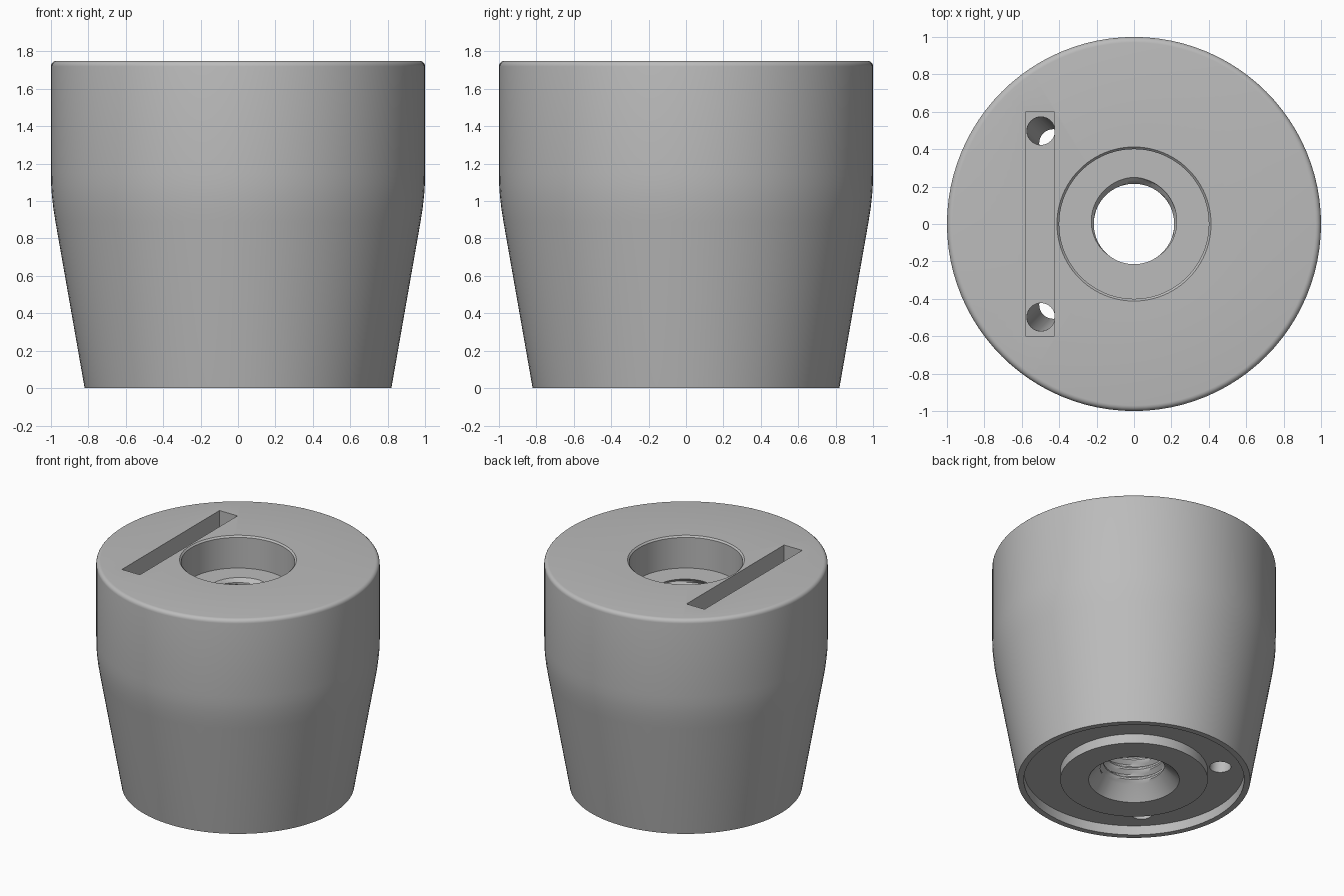
import bpy, bmesh, math
from mathutils import Vector

cube = bpy.data.objects.get("Cube")
if cube:
    bpy.data.objects.remove(cube, do_unlink=True)

grey = bpy.data.materials.new("plain grey")
grey.use_nodes = True
COLOUR = (0.5, 0.5, 0.5, 1)
grey.diffuse_color = COLOUR
grey.node_tree.nodes["Principled BSDF"].inputs["Base Color"].default_value = COLOUR

SEGMENTS = 96
HEIGHT = 1.75
BORE, THREAD_DEPTH, PITCH = 0.215, 0.035, 0.08
THREAD_BOTTOM, POCKET_FLOOR = 0.1, 1.5


def make_object(name, bm):
    bmesh.ops.recalc_face_normals(bm, faces=bm.faces)
    mesh = bpy.data.meshes.new(name)
    bm.to_mesh(mesh)
    bm.free()
    mesh.materials.append(grey)
    obj = bpy.data.objects.new(name, mesh)
    bpy.context.collection.objects.link(obj)
    return obj


def thread_radius(z, angle):
    """Triangular helical groove, widest towards the back at the pocket floor."""
    phase = ((z - POCKET_FLOOR) / PITCH - (angle - math.pi / 2) / math.tau) % 1
    return BORE + THREAD_DEPTH * max(0, abs(2 * phase - 1) * 1.25 - 0.25)


def lathe(profile):
    """Spin a closed outline; points without a radius follow the thread."""
    bm = bmesh.new()
    columns = []
    for i in range(SEGMENTS):
        a = math.tau * i / SEGMENTS
        column = []
        for r, z in profile:
            if r is None:
                r = thread_radius(z, a)
            column.append(bm.verts.new((r * math.cos(a), r * math.sin(a), z)))
        columns.append(column)
    n = len(profile)
    for i in range(SEGMENTS):
        left, right = columns[i], columns[(i + 1) % SEGMENTS]
        for j in range(n):
            k = (j + 1) % n
            bm.faces.new((left[j], right[j], right[k], left[k]))
    return bm


# Outer wall: taper, soft shoulder, straight band, rounded top edge
outline = [(0.82, 0), (0.976, 0.89), (0.987, 0.96), (0.995, 1.03), (0.999, 1.09), (1, 1.15)]
ROUND = 0.03
for i in range(6):
    a = i * math.pi / 10
    outline.append((1 - ROUND + ROUND * math.cos(a), HEIGHT - ROUND + ROUND * math.sin(a)))

# Top pocket with a small chamfer
outline += [(0.412, HEIGHT), (0.4, HEIGHT - 0.012), (0.4, POCKET_FLOOR)]

# Threaded bore, from the pocket down to the countersink
steps = round((POCKET_FLOOR - THREAD_BOTTOM) / PITCH * 6)
for i in range(steps + 1):
    outline.append((None, POCKET_FLOOR + (THREAD_BOTTOM - POCKET_FLOOR) * i / steps))

# Countersink, central boss and ring groove underneath
outline += [(0.32, 0), (0.52, 0), (0.52, 0.073), (0.777, 0.073), (0.777, 0)]

body = make_object("tapered_body", lathe(outline))


def cut(cutter):
    mod = body.modifiers.new(cutter.name, 'BOOLEAN')
    mod.operation = 'DIFFERENCE'
    mod.solver = 'EXACT'
    mod.object = cutter
    bpy.context.view_layer.objects.active = body
    bpy.ops.object.modifier_apply(modifier=mod.name)
    bpy.data.objects.remove(cutter, do_unlink=True)


# Slot in the top face
bm = bmesh.new()
bmesh.ops.create_cube(bm, size=1)
bmesh.ops.scale(bm, vec=(0.155, 1.2, 0.3), verts=bm.verts)
bmesh.ops.translate(bm, vec=(-0.502, 0, HEIGHT), verts=bm.verts)
cut(make_object("slot_cutter", bm))

# Two slanted holes from the slot down to the ring groove
for side in (-1, 1):
    top = Vector((-0.5, side * 0.5, 1.65))
    bottom = Vector((-0.43, side * 0.43, 0.03))
    axis = top - bottom
    bm = bmesh.new()
    bmesh.ops.create_cone(bm, cap_ends=True, segments=40, radius1=0.075,
                          radius2=0.075, depth=axis.length)
    bmesh.ops.rotate(bm, verts=bm.verts,
                     matrix=Vector((0, 0, 1)).rotation_difference(axis).to_matrix())
    bmesh.ops.translate(bm, vec=(top + bottom) / 2, verts=bm.verts)
    cut(make_object("hole_cutter", bm))

bpy.ops.object.select_all(action='DESELECT')
body.select_set(True)
bpy.context.view_layer.objects.active = body
bpy.ops.object.shade_smooth_by_angle(angle=math.radians(30))
